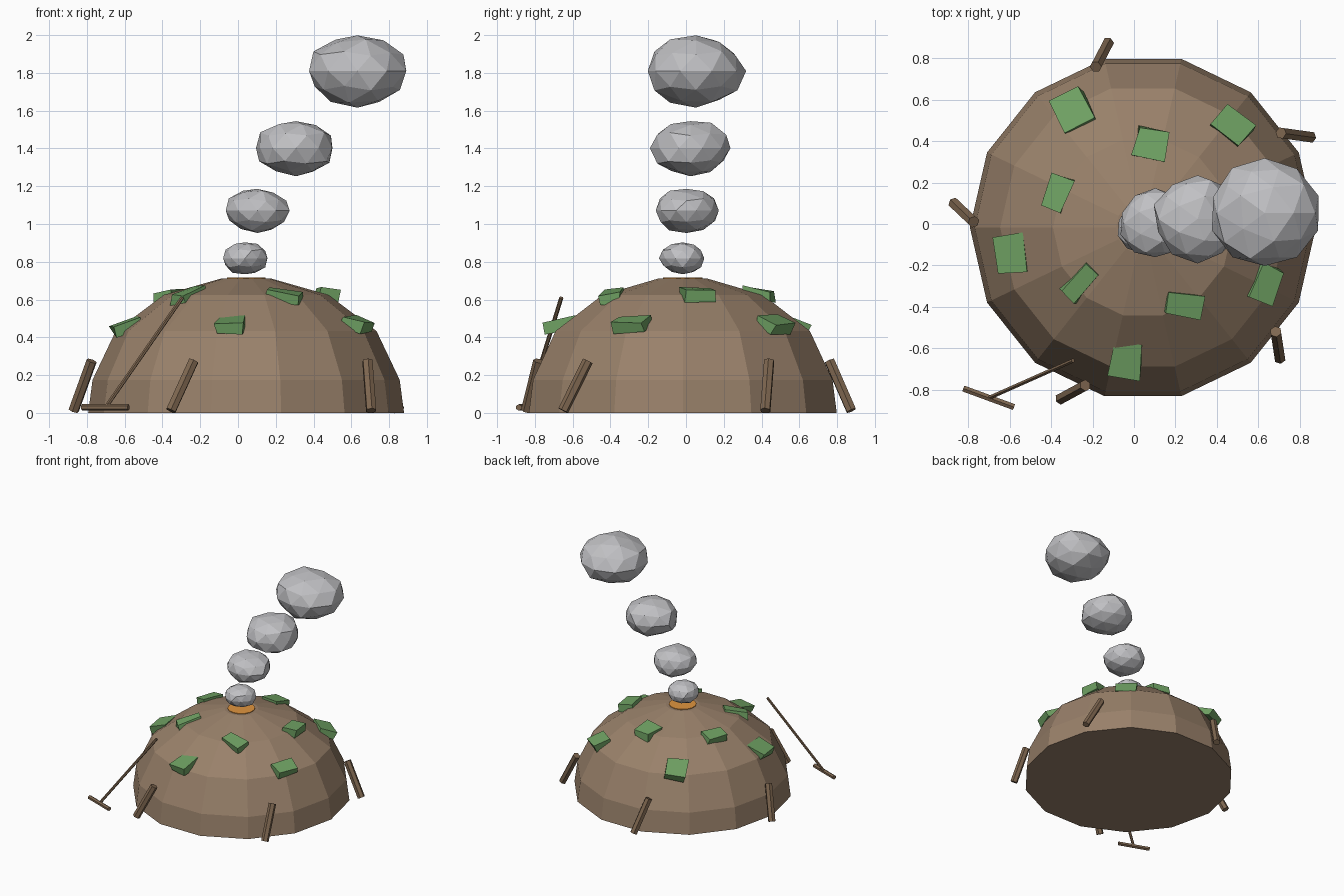
import bpy, bmesh, random
from math import sin, cos, pi, radians, atan2
from mathutils import Vector, Matrix

random.seed(4)
cube = bpy.data.objects.get("Cube")
if cube:
    bpy.data.objects.remove(cube, do_unlink=True)


def material(name, color):
    mat = bpy.data.materials.new(name)
    mat.use_nodes = True
    mat.diffuse_color = (*color, 1)
    for node in mat.node_tree.nodes:
        if node.type == 'BSDF_PRINCIPLED':
            node.inputs["Base Color"].default_value = (*color, 1)
            node.inputs["Roughness"].default_value = 0.9
    return mat


EARTH = material("earth brown", (0.32, 0.22, 0.145))
WOOD = material("wood brown", (0.21, 0.135, 0.08))
GRASS = material("grass green", (0.16, 0.36, 0.125))
SMOKE = material("smoke grey", (0.53, 0.53, 0.55))
EMBER = material("ember orange", (0.75, 0.3, 0.05))


def finish(name, bm, mat):
    """Turn a bmesh into a flat shaded object."""
    bmesh.ops.recalc_face_normals(bm, faces=bm.faces)
    mesh = bpy.data.meshes.new(name)
    bm.to_mesh(mesh)
    bm.free()
    mesh.materials.append(mat)
    obj = bpy.data.objects.new(name, mesh)
    bpy.context.scene.collection.objects.link(obj)
    return obj


def rod(name, start, end, radius, mat, sides=6):
    """Straight prism between two points."""
    a, b = Vector(start), Vector(end)
    axis = b - a
    place = Matrix.Translation((a + b) / 2) @ axis.to_track_quat('Z', 'Y').to_matrix().to_4x4()
    bm = bmesh.new()
    bmesh.ops.create_cone(bm, cap_ends=True, segments=sides, radius1=radius,
                          radius2=radius, depth=axis.length, matrix=place)
    return finish(name, bm, mat)


# Earth mound: profile of (radius, height) turned into a faceted dome
CENTRE = Vector((0.043, -0.017, 0))
SIDES = 14
profile = [(0.836, 0), (0.813, 0.175), (0.69, 0.434), (0.435, 0.625), (0.13, 0.712)]
bm = bmesh.new()
rings = []
for radius, height in profile:
    rings.append([bm.verts.new(CENTRE + Vector((radius * cos(2 * pi * i / SIDES),
                                                radius * sin(2 * pi * i / SIDES), height)))
                  for i in range(SIDES)])
for low, high in zip(rings, rings[1:]):
    for i in range(SIDES):
        j = (i + 1) % SIDES
        bm.faces.new((low[i], low[j], high[j], high[i]))
bm.faces.new(rings[0])
bm.faces.new(rings[-1])
finish("earth_mound", bm, EARTH)

# Glowing vent on the summit
rod("ember_vent", CENTRE + Vector((0, 0, 0.711)), CENTRE + Vector((0, 0, 0.717)), 0.105, EMBER, 14)

# Smoke puffs: (centre, half width, half height), drifting sideways as they rise
puffs = [((0.037, -0.018, 0.818), 0.122, 0.088),
         ((0.103, 0.003, 1.071), 0.174, 0.119),
         ((0.307, 0.024, 1.402), 0.214, 0.153),
         ((0.632, 0.053, 1.81), 0.264, 0.19)]
for n, (centre, width, height) in enumerate(puffs, 1):
    bm = bmesh.new()
    bmesh.ops.create_icosphere(bm, subdivisions=2, radius=1)
    for v in bm.verts:
        v.co *= random.uniform(0.93, 1.04)
        v.co = Vector(centre) + Vector((v.co.x * width, v.co.y * width, v.co.z * height))
    finish(f"smoke_puff_{n}", bm, SMOKE)

# Stakes leaning on the foot of the mound: (foot x, foot y, head x, head y)
stakes = [(-0.87, 0.1, -0.775, 0.01), (-0.125, 0.875, -0.185, 0.76),
          (0.855, 0.42, 0.71, 0.44), (0.705, -0.65, 0.685, -0.52),
          (-0.355, -0.845, -0.235, -0.78)]
for n, (fx, fy, hx, hy) in enumerate(stakes, 1):
    rod(f"stake_{n}", (fx, fy, 0.012), (hx, hy, 0.275), 0.029, WOOD)

# Rake resting against the mound
rod("rake_handle", (-0.7, -0.84, 0.03), (-0.295, -0.66, 0.61), 0.011, WOOD)
rod("rake_head", (-0.825, -0.795, 0.029), (-0.58, -0.885, 0.029), 0.017, WOOD)

# Turf clods half sunk into the slope: (x, y, z, turn in degrees, tilt, width, depth)
clods = [(-0.29, 0.54, 0.465, 25, 20, 0.15, 0.18),
         (0.475, 0.465, 0.47, -37, 20, 0.17, 0.13),
         (-0.59, -0.14, 0.455, 6, 24, 0.14, 0.18),
         (0.63, -0.29, 0.47, -22, 18, 0.12, 0.17),
         (-0.035, -0.655, 0.465, -10, 12, 0.14, 0.16),
         (0.08, 0.385, 0.625, -10, 10, 0.15, 0.15),
         (-0.37, 0.15, 0.615, -25, 14, 0.1, 0.17),
         (-0.255, -0.28, 0.617, -42, 14, 0.1, 0.2),
         (0.24, -0.39, 0.615, -8, 12, 0.18, 0.1),
         (0.47, 0.06, 0.625, 8, 6, 0.11, 0.16)]
for n, (x, y, z, turn, tilt, width, depth) in enumerate(clods, 1):
    out = atan2(y - CENTRE.y, x - CENTRE.x)
    lean = Matrix.Rotation(radians(tilt), 4, Vector((-sin(out), cos(out), 0)))
    place = Matrix.Translation((x, y, z)) @ lean @ Matrix.Rotation(radians(turn), 4, 'Z')
    bm = bmesh.new()
    bmesh.ops.create_cube(bm, size=1)
    for v in bm.verts:
        jitter = Vector([random.uniform(-0.012, 0.012) for _ in range(3)])
        jitter.z *= 0.6
        v.co = place @ (Vector((v.co.x * width, v.co.y * depth, v.co.z * 0.06)) + jitter)
    finish(f"turf_clod_{n}", bm, GRASS)
